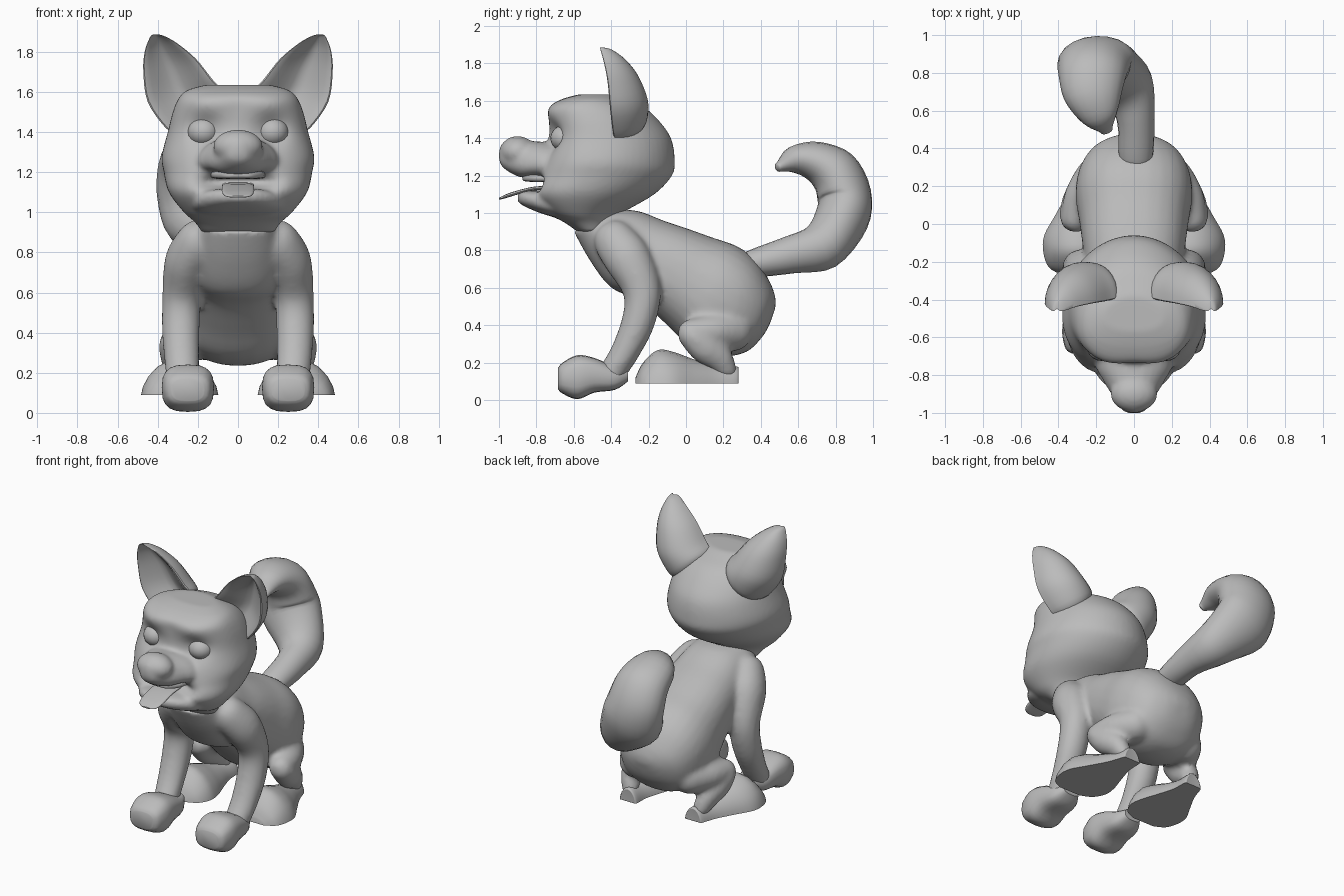
import bpy, bmesh, math
from mathutils import Vector as V

if "Cube" in bpy.data.objects:
    bpy.data.objects.remove(bpy.data.objects["Cube"])

grey = bpy.data.materials.new("fur grey")
grey.diffuse_color = (0.5, 0.5, 0.5, 1)
grey.use_nodes = True
grey.node_tree.nodes["Principled BSDF"].inputs["Base Color"].default_value = grey.diffuse_color


def finish(name, bm, angle=50):
    bmesh.ops.recalc_face_normals(bm, faces=bm.faces[:])
    me = bpy.data.meshes.new(name)
    bm.to_mesh(me)
    bm.free()
    ob = bpy.data.objects.new(name, me)
    bpy.context.collection.objects.link(ob)
    me.materials.append(grey)
    bpy.ops.object.select_all(action='DESELECT')
    ob.select_set(True)
    bpy.context.view_layer.objects.active = ob
    bpy.ops.object.shade_smooth_by_angle(angle=math.radians(angle))
    return ob


def blend(name, parts, voxel, rounds):
    """Fuse overlapping parts into one skin with softened joins."""
    bpy.ops.object.select_all(action='DESELECT')
    for p in parts:
        bpy.data.objects[p].select_set(True)
    ob = bpy.data.objects[parts[0]]
    bpy.context.view_layer.objects.active = ob
    bpy.ops.object.join()
    ob.name = name
    m = ob.modifiers.new("fuse", 'REMESH')
    m.mode, m.voxel_size, m.use_smooth_shade = 'VOXEL', voxel, True
    m = ob.modifiers.new("soften", 'SMOOTH')
    m.factor, m.iterations = 0.5, rounds
    for m in list(ob.modifiers):
        bpy.ops.object.modifier_apply(modifier=m.name)
    bpy.ops.object.shade_smooth_by_angle(angle=math.radians(60))


def spline(a, b, c, d, t):
    return (2 * b + (c - a) * t + (2 * a - 5 * b + 4 * c - d) * t * t
            + (3 * b - a - 3 * c + d) * t ** 3) * 0.5


def power(x, n):
    return math.copysign(abs(x) ** (2 / n), x)


def round_section(n=2):
    return lambda a: (power(math.cos(a), n), power(math.sin(a), n))


def skull_section(a):
    # broad face, narrower back
    n, k = (1.95, 1.14) if math.sin(a) > 0 else (2.4, .86)
    return power(math.cos(a), n), power(math.sin(a), n) * k


def muzzle_section(a):
    # narrow bridge, wide lip
    p, q = power(math.cos(a), 2.3), power(math.sin(a), 2.3)
    return p * (.86 - .2 * q), q


def dome_section(a):
    # flat sole, rounded top
    return math.cos(a), max(0, math.sin(a)) ** 1.25


def cup_section(a):
    # round back, hollow front with a rolled rim
    s, c = math.sin(a), math.cos(a)
    if s > 0:
        return c, s
    return c * (1 - .08 * abs(s)), -.12 * abs(math.sin(2 * a)) + .5 * s * s


def loft(name, rings, section=round_section(), sides=20, steps=4, sculpt=None, mirror=False):
    """Skin rings of (centre, half width vector, half height vector)."""
    rings = [tuple(V(p) for p in r) for r in rings]
    pad = [rings[0]] + rings + [rings[-1]]
    dense = []
    for i in range(len(rings) - 1):
        for k in range(steps):
            dense.append([spline(*[pad[i + j][m] for j in range(4)], k / steps) for m in range(3)])
    dense.append(rings[-1])
    for side in ((1, -1) if mirror else (1,)):
        bm = bmesh.new()
        loops = []
        for c, u, v in dense:
            loop = []
            for k in range(sides):
                p, q = section(2 * math.pi * k / sides)
                co = c + u * p + v * q
                if sculpt:
                    co = sculpt(co)
                loop.append(bm.verts.new((co.x * side, co.y, co.z)))
            loops.append(loop)
        for a, b in zip(loops, loops[1:]):
            for k in range(sides):
                n = (k + 1) % sides
                bm.faces.new((a[k], a[n], b[n], b[k]))
        bm.faces.new(loops[0])
        bm.faces.new(loops[-1])
        label = name if not mirror else ("right_" if side > 0 else "left_") + name
        finish(label, bm)


def tube(name, pts, mirror=False):
    """Limb through (x, y, z, x radius, side radius), with rounded ends."""
    P = [V(p[:3]) for p in pts]
    rings = []
    for i, p in enumerate(pts):
        t = (P[min(i + 1, len(P) - 1)] - P[max(i - 1, 0)]).normalized()
        v = t.cross(V((1, 0, 0))).normalized()
        u = v.cross(t).normalized()
        ring = (P[i], u * p[3], v * p[4])
        caps = [(P[i] + t * d * p[4] * (-1 if i == 0 else 1), u * p[3] * s, v * p[4] * s)
                for d, s in ((0.6, 0.78), (0.85, 0.4), (0.92, 0.05))]
        if i == 0:
            rings += caps[::-1] + [ring]
        elif i == len(pts) - 1:
            rings += [ring] + caps
        else:
            rings.append(ring)
    loft(name, rings, mirror=mirror)


def along_y(name, rows, cx=0, section=round_section(), mirror=False):
    """Rows of (y, low z, high z, half width)."""
    loft(name, [((cx, y, (a + b) / 2), (w, 0, 0), (0, 0, (b - a) / 2)) for y, a, b, w in rows],
         section, mirror=mirror)


def ball(name, loc, size):
    bm = bmesh.new()
    bmesh.ops.create_uvsphere(bm, u_segments=20, v_segments=12, radius=1)
    for v in bm.verts:
        v.co = V((v.co.x * size[0], v.co.y * size[1], v.co.z * size[2])) + V(loc)
    finish(name, bm)


# Torso: pairs of back and belly points with half width
torso = [(-.36, 1.02, -.60, .90, .18), (-.25, 1.01, -.51, .74, .22), (-.12, .96, -.40, .60, .25),
         (0, .92, -.25, .53, .27), (.14, .87, -.10, .40, .29), (.28, .82, .03, .28, .31),
         (.38, .74, .18, .235, .29), (.45, .63, .32, .255, .225), (.478, .55, .41, .34, .13),
         (.48, .50, .45, .41, .05)]
loft("torso", [((0, (a + c) / 2, (b + d) / 2), (w, 0, 0), (0, (a - c) / 2, (b - d) / 2))
               for a, b, c, d, w in torso], round_section(2.3), sides=28)


# Head: horizontal slices with eye sockets, brow and mouth pressed in
def face(co):
    if co.y < -0.45:
        ax = abs(co.x)
        socket = math.exp(-((ax - .165) / .075) ** 2 - ((co.z - 1.40) / .075) ** 2)
        brow = math.exp(-((ax - .16) / .12) ** 2 - ((co.z - 1.53) / .05) ** 2)
        mouth = math.exp(-(ax / .18) ** 4 - ((co.z - 1.15) / .04) ** 2)
        co.y += .045 * socket - .02 * brow + .12 * mouth
    return co


head = [(.90, -.58, -.40, .18), (.95, -.65, -.38, .215), (1.0, -.74, -.34, .27),
        (1.1, -.83, -.17, .345), (1.2, -.80, -.075, .37), (1.28, -.77, -.06, .38),
        (1.4, -.735, -.08, .35), (1.5, -.73, -.15, .325), (1.57, -.725, -.23, .295),
        (1.61, -.66, -.32, .25), (1.635, -.57, -.38, .16)]
loft("skull", [((0, f + .43 * (b - f), z), (w, 0, 0), (0, (b - f) / 2, 0)) for z, f, b, w in head],
     skull_section, sides=56, steps=5, sculpt=face)

# Muzzle, nose and jaw, fused with the skull
along_y("muzzle", [(-.60, 1.18, 1.37, .26), (-.75, 1.185, 1.38, .23), (-.82, 1.19, 1.385, .19),
                   (-.88, 1.19, 1.39, .15), (-.94, 1.215, 1.39, .10),
                   (-.985, 1.25, 1.37, .06), (-1.0, 1.285, 1.335, .025)], section=muzzle_section)
ball("nose", (0, -.90, 1.327), (.125, .097, .085))
along_y("jaw", [(-.60, .95, 1.12, .25), (-.75, .99, 1.12, .225), (-.83, 1.02, 1.12, .175),
                (-.88, 1.045, 1.115, .11), (-.90, 1.06, 1.10, .05)], section=round_section(2.6))
blend("head", ["skull", "muzzle", "nose", "jaw"], .013, 6)

# Teeth, tongue and eyes
along_y("upper_teeth", [(-.66, 1.165, 1.21, .14), (-.79, 1.165, 1.21, .13), (-.86, 1.17, 1.21, .08),
                        (-.875, 1.18, 1.2, .03)], section=round_section(4))
along_y("tongue", [(-.68, 1.125, 1.15, .08), (-.82, 1.12, 1.14, .08), (-.93, 1.09, 1.112, .08),
                   (-.98, 1.075, 1.092, .065), (-1.0, 1.073, 1.082, .03)], section=round_section(3))
for s, label in ((1, "right"), (-1, "left")):
    ball(label + "_eye", (s * .172, -.645, 1.40), (.08, .08, .072))

# Ears: outer edge, inner edge (x, z), front y, depth
ears = [(.30, 1.39, .10, 1.55, -.37, .14), (.36, 1.42, .085, 1.61, -.385, .18),
        (.45, 1.55, .13, 1.665, -.40, .195), (.472, 1.70, .21, 1.765, -.415, .16),
        (.465, 1.80, .30, 1.84, -.435, .11), (.44, 1.87, .36, 1.875, -.455, .06),
        (.425, 1.885, .39, 1.885, -.46, .02)]
loft("ear", [(((a + c) / 2, y, (b + d) / 2), ((a - c) / 2, 0, (b - d) / 2), (0, dep, 0))
             for a, b, c, d, y, dep in ears], cup_section, sides=28, mirror=True)

# Front legs and paws
tube("front_leg", [(.20, -.38, .85, .11, .115), (.255, -.31, .75, .112, .125),
                   (.28, -.235, .58, .098, .102), (.285, -.255, .42, .095, .09),
                   (.28, -.325, .26, .088, .077), (.27, -.40, .14, .08, .07)], mirror=True)
along_y("front_paw", [(-.685, .06, .17, .08), (-.66, .035, .20, .112), (-.58, .005, .24, .13),
                      (-.49, .04, .225, .122), (-.38, .055, .18, .10), (-.31, .10, .17, .06)],
        cx=.25, section=round_section(2.8), mirror=True)

# Hind legs and feet
tube("thigh", [(.20, .25, .37, .11, .11), (.27, .13, .365, .105, .095), (.31, .03, .355, .08, .08)],
     mirror=True)
tube("shin", [(.315, .03, .35, .078, .075), (.31, .10, .28, .078, .085), (.29, .18, .22, .065, .075),
              (.27, .22, .16, .055, .055)], mirror=True)
foot = [(.28, .165, .25, .05), (.27, .18, .25, .065), (.17, .185, .265, .085), (.05, .215, .28, .135),
        (-.06, .255, .292, .183), (-.15, .268, .29, .19), (-.23, .20, .295, .155), (-.27, .12, .30, .08)]
loft("hind_foot", [((x, y, .09), (w, 0, 0), (0, 0, z - .09)) for y, z, x, w in foot],
     dome_section, mirror=True)

# Torso and limbs fused into one body
blend("body", ["torso"] + [s + p for s in ("right_", "left_") for p in ("front_leg", "thigh", "shin")],
      .017, 8)

# Tail curling up and to one side
tube("tail", [(.01, .36, .73, .09, .075), (.01, .55, .775, .10, .10), (-.03, .725, .82, .14, .13),
              (-.17, .835, .975, .20, .145), (-.21, .845, 1.1, .195, .145),
              (-.22, .79, 1.22, .18, .135), (-.215, .68, 1.28, .155, .105),
              (-.18, .57, 1.285, .10, .07), (-.15, .505, 1.25, .04, .03)])
